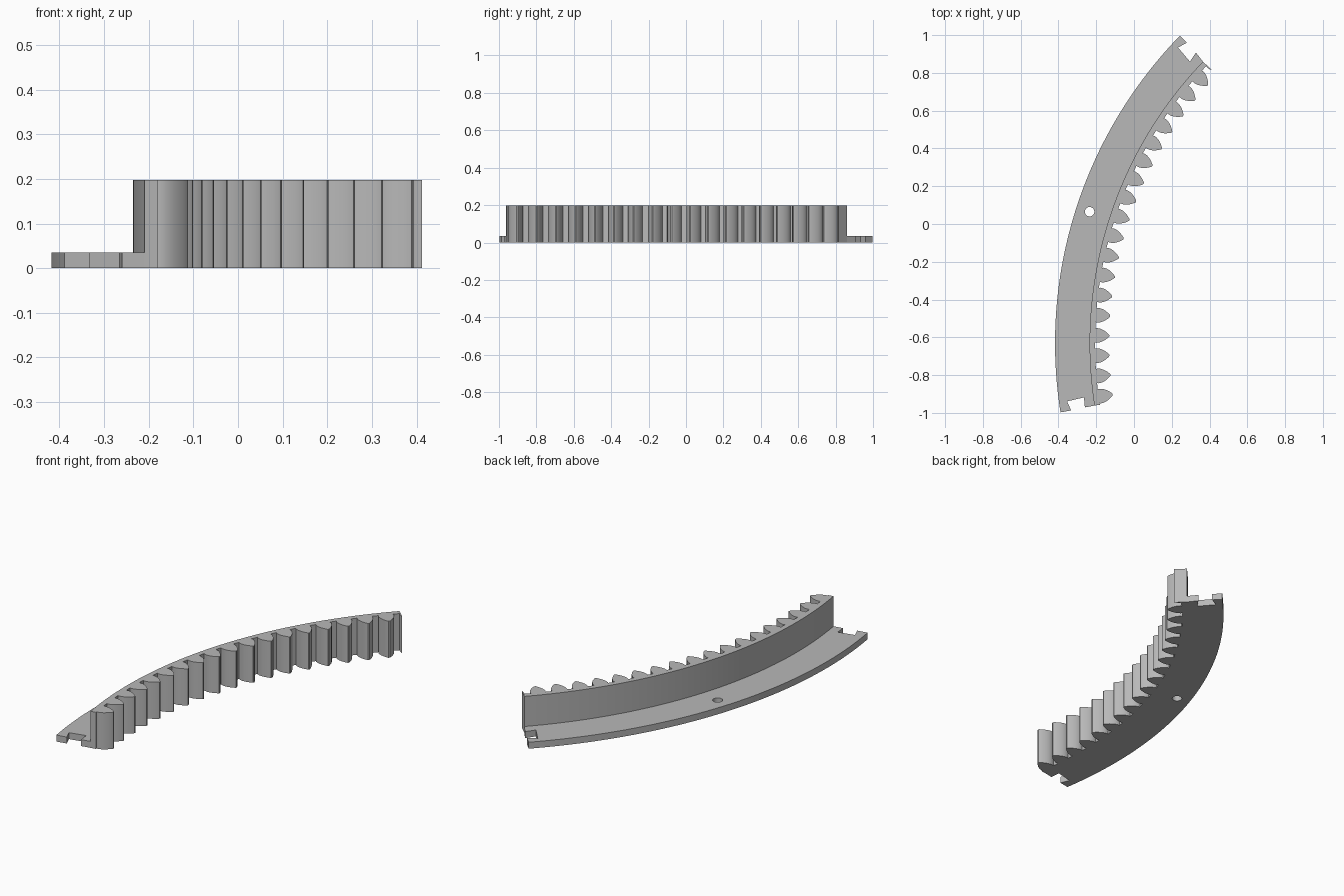
import bpy, bmesh, math

if "Cube" in bpy.data.objects:
    bpy.data.objects.remove(bpy.data.objects["Cube"])

CX, CY = 1.917, -0.631            # centre of the ring the segment belongs to
R_OUT, R_WALL, R_ROOT = 2.335, 2.152, 2.123
FLANGE_H, WALL_H = 0.035, 0.198
PITCH, FIRST = 2.907, -7.61       # tooth spacing and first tooth, degrees
A0, A1 = -8.83, 43.85             # end angles of the toothed wall

grey = bpy.data.materials.new("plain grey")
grey.diffuse_color = (0.48, 0.48, 0.48, 1)
grey.use_nodes = True
grey.node_tree.nodes["Principled BSDF"].inputs["Base Color"].default_value = grey.diffuse_color


def polar(a, r):
    a = math.radians(a)
    return (CX - r * math.cos(a), CY + r * math.sin(a))


def arc(a, b, r, n=64):
    return [polar(a + (b - a) * i / n, r) for i in range(n + 1)]


def prism(name, outline, z0, z1):
    bm = bmesh.new()
    face = bm.faces.new([bm.verts.new((x, y, z0)) for x, y in outline])
    top = bmesh.ops.extrude_face_region(bm, geom=[face])["geom"]
    bmesh.ops.translate(bm, vec=(0, 0, z1 - z0),
                        verts=[v for v in top if isinstance(v, bmesh.types.BMVert)])
    bmesh.ops.recalc_face_normals(bm, faces=bm.faces)
    mesh = bpy.data.meshes.new(name)
    bm.to_mesh(mesh)
    bm.free()
    mesh.materials.append(grey)
    ob = bpy.data.objects.new(name, mesh)
    bpy.context.collection.objects.link(ob)
    return ob


def activate(ob):
    bpy.ops.object.select_all(action='DESELECT')
    ob.select_set(True)
    bpy.context.view_layer.objects.active = ob


# Flat mounting flange with a dovetail notch in each end
top_notch = [(0.28, 0.96), (0.233, 0.934), (0.296, 0.86), (0.328, 0.907)]
low_notch = [(-0.26, -0.971), (-0.265, -0.918), (-0.354, -0.939), (-0.333, -0.987)]
flange = prism("mounting_flange",
               arc(-9.02, 44.2, R_OUT) + top_notch + arc(A1, A0, R_WALL) + low_notch,
               0, FLANGE_H)

# Round screw hole through the flange
hole = [(-0.235 + 0.025 * math.cos(i * math.tau / 32),
         0.065 + 0.025 * math.sin(i * math.tau / 32)) for i in range(32)]
cutter = prism("hole_cutter", hole, -0.1, 0.1)
cutter.hide_render = True
cut = flange.modifiers.new("screw hole", 'BOOLEAN')
cut.operation, cut.object, cut.solver = 'DIFFERENCE', cutter, 'EXACT'
activate(flange)
bpy.ops.object.modifier_apply(modifier=cut.name)
bpy.data.objects.remove(cutter)

# Tall wall with inward teeth: (radius, half width) of one flank
flank = [(R_ROOT, 0.037), (2.115, 0.039), (2.10, 0.037), (2.086, 0.032),
         (2.072, 0.024), (2.06, 0.015), (2.051, 0.007), (2.048, 0.003)]
teeth = [polar(A0, R_ROOT)]
for i in range(18):
    mid = FIRST + i * PITCH
    teeth += [polar(mid - math.degrees(w / r), r) for r, w in flank]
    teeth += [polar(mid + math.degrees(w / r), r) for r, w in reversed(flank)]
# Sliver of the next tooth where the segment is cut
mid = FIRST + 18 * PITCH
teeth += [polar(mid - math.degrees(w / r), r) for r, w in flank[:3]]
teeth += [polar(A1, 2.086)]
wall = prism("toothed_wall", teeth + arc(A1, A0, R_WALL), 0, WALL_H)

for ob in (flange, wall):
    activate(ob)
    bpy.ops.object.shade_smooth_by_angle(angle=math.radians(30))
